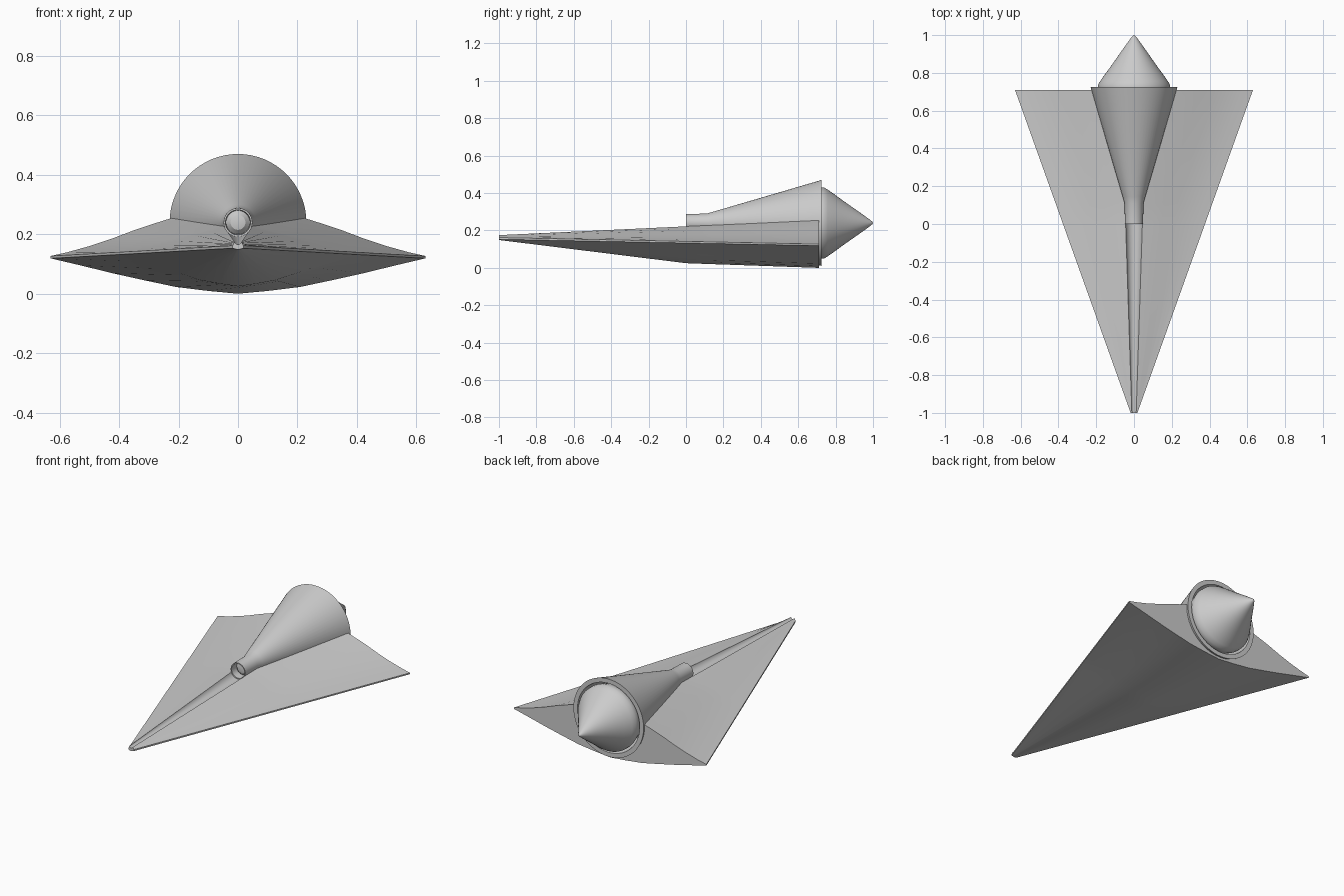
import bpy, bmesh
from math import sin, cos, pi, asin, radians

if "Cube" in bpy.data.objects:
    bpy.data.objects.remove(bpy.data.objects["Cube"])

AXIS_Z = 0.24          # height of the engine axis


def finish(bm, name, angle=30):
    bmesh.ops.remove_doubles(bm, verts=bm.verts, dist=1e-5)
    bmesh.ops.recalc_face_normals(bm, faces=bm.faces)
    me = bpy.data.meshes.new(name)
    bm.to_mesh(me)
    bm.free()
    ob = bpy.data.objects.new(name, me)
    bpy.context.collection.objects.link(ob)
    bpy.ops.object.select_all(action='DESELECT')
    ob.select_set(True)
    bpy.context.view_layer.objects.active = ob
    bpy.ops.object.shade_smooth_by_angle(angle=radians(angle))
    return ob


def revolve(name, profile, segments=64):
    """Spin (radius, y) points around the engine axis."""
    bm = bmesh.new()
    rings = [[bm.verts.new((r * cos(2 * pi * i / segments), y,
                            AXIS_Z + r * sin(2 * pi * i / segments)))
              for i in range(segments)] if r > 0 else [bm.verts.new((0, y, AXIS_Z))]
             for r, y in profile]
    for a, b in zip(rings, rings[1:]):
        for i in range(segments):
            j = (i + 1) % segments
            quad = [a[i % len(a)], a[j % len(a)], b[j % len(b)], b[i % len(b)]]
            bm.faces.new(list(dict.fromkeys(quad)))
    return finish(bm, name)


def lerp(a, b, t):
    return a + (b - a) * t


# Wing section shapes as fractions (across, up)
TOP = [(0.15, 0.85), (0.31, 0.68), (0.5, 0.45), (0.68, 0.26), (0.86, 0.10), (1, 0)]
BOTTOM = [(1, 0), (0.84, 0.2), (0.67, 0.42), (0.5, 0.62), (0.33, 0.81), (0.16, 0.92)]


def hull_section(y, r, cz, keel):
    """Closed section: groove under the engine, concave top, bowed belly."""
    t = (y + 1) / 1.71
    edge_x, edge_z = lerp(0.018, 0.63, t), lerp(0.162, 0.127, t)
    ridge_z = lerp(0.175, 0.255, t)
    low_z = lerp(0.153, 0.119, t)
    a0 = asin((ridge_z - cz) / r)
    arc = [lerp(-pi / 2, a0, k / 10) for k in range(11)]
    half = [(r * cos(a), cz + r * sin(a)) for a in arc]
    half[0] = (0, cz - r)
    ridge_x = half[-1][0]
    half += [(lerp(ridge_x, edge_x, s), lerp(edge_z, ridge_z, h)) for s, h in TOP]
    half += [(edge_x * s, lerp(low_z, keel, h)) for s, h in BOTTOM]
    half.append((0, keel))
    pts = half + [(-x, z) for x, z in half[-2:0:-1]]
    return [(x, y, z) for x, z in pts]


# Delta hull lofted from nose to tail
bm = bmesh.new()
sections = [(-1, 0.012, 0.178, 0.149), (0, 0.048, AXIS_Z, 0.025),
            (0.11, 0.049, AXIS_Z, 0.021), (0.71, 0.222, AXIS_Z, 0.0)]
loops = [[bm.verts.new(p) for p in hull_section(*s)] for s in sections]
n = len(loops[0])
for a, b in zip(loops, loops[1:]):
    for i in range(n):
        j = (i + 1) % n
        bm.faces.new((a[i], a[j], b[j], b[i]))
bm.faces.new(loops[0])
bm.faces.new(loops[-1])
finish(bm, "delta_hull")

# Flared engine shell with front pipe, rear lip and inner channel
revolve("engine_shell", [
    (0, 0.025), (0.025, 0.03), (0.04, 0.045), (0.042, 0.0), (0.048, 0.0),
    (0.05, 0.11), (0.06, 0.145), (0.23, 0.725), (0.204, 0.725),
    (0.198, 0.69), (0.172, 0.6), (0.14, 0.6)])

# Pointed plug in the rear opening
revolve("tail_cone", [
    (0.14, 0.6), (0.178, 0.67), (0.191, 0.715), (0.19, 0.738), (0.178, 0.758),
    (0.152, 0.795), (0.119, 0.84), (0.084, 0.89), (0.046, 0.944),
    (0.014, 0.988), (0.006, 0.997), (0, 1.0)])
